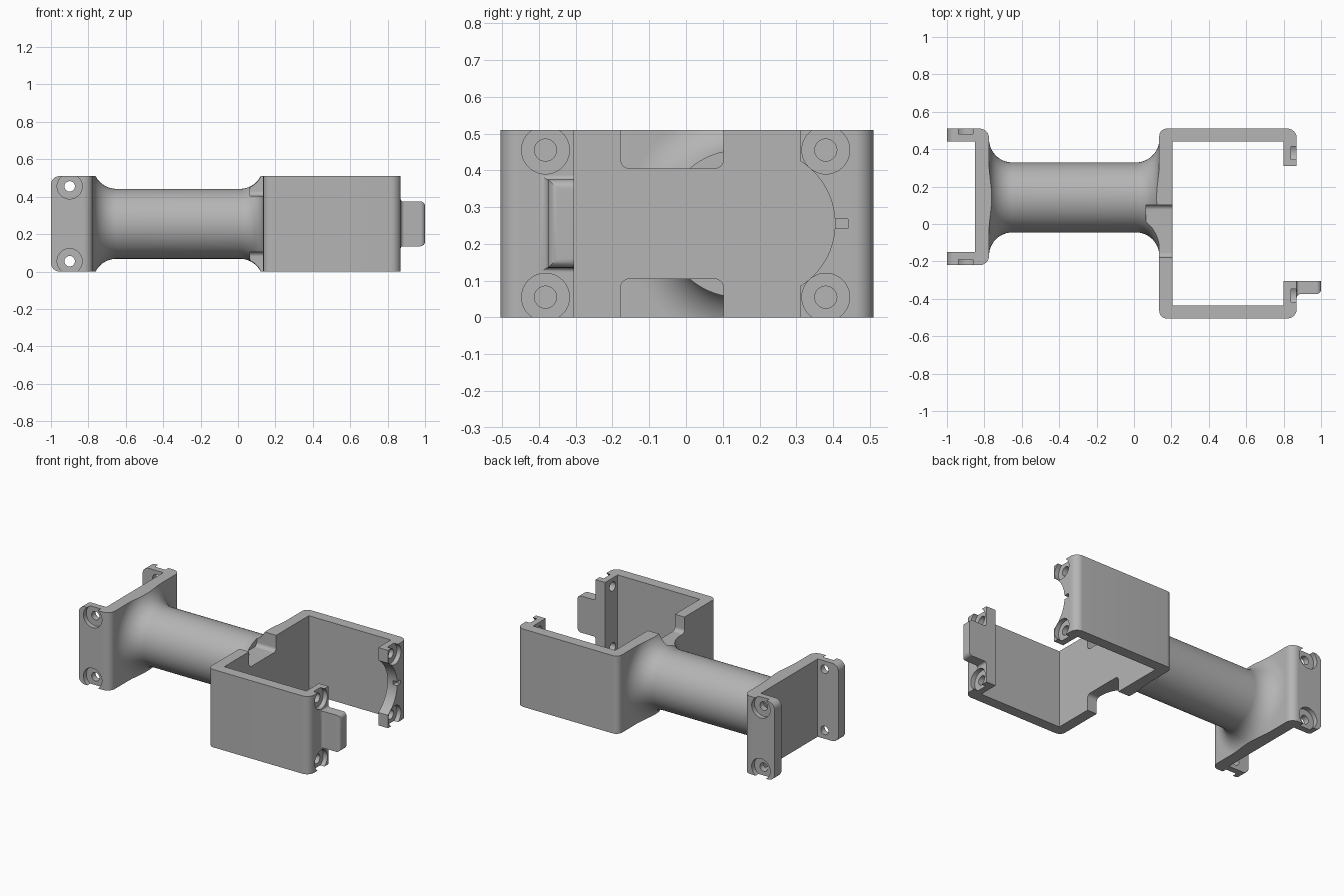
import bpy, bmesh, math
from mathutils import Vector, Matrix

if "Cube" in bpy.data.objects:
    bpy.data.objects.remove(bpy.data.objects["Cube"], do_unlink=True)

HEIGHT = 0.51
MID = HEIGHT / 2
BOLT_Z = (0.055, HEIGHT - 0.055)

grey = bpy.data.materials.new("plain grey")
grey.use_nodes = True
colour = (0.46, 0.46, 0.46, 1)
grey.diffuse_color = colour
grey.node_tree.nodes["Principled BSDF"].inputs["Base Color"].default_value = colour


def rounded(corners, steps=8):
    """Outline from (a, b) or (a, b, radius) corners."""
    pts = []
    for i, c in enumerate(corners):
        p = Vector(c[:2])
        r = c[2] if len(c) > 2 else 0
        if not r:
            pts.append(p)
            continue
        a = (Vector(corners[i - 1][:2]) - p).normalized()
        b = (Vector(corners[(i + 1) % len(corners)][:2]) - p).normalized()
        half = a.angle(b) / 2
        centre = p + (a + b).normalized() * r / math.sin(half)
        u = p + a * r / math.tan(half) - centre
        v = p + b * r / math.tan(half) - centre
        pts += [centre + u.lerp(v, k / steps).normalized() * r for k in range(steps + 1)]
    return pts


def finish(name, bm):
    bmesh.ops.remove_doubles(bm, verts=bm.verts, dist=0.0001)
    bmesh.ops.recalc_face_normals(bm, faces=bm.faces)
    mesh = bpy.data.meshes.new(name)
    bm.to_mesh(mesh)
    bm.free()
    mesh.materials.append(grey)
    obj = bpy.data.objects.new(name, mesh)
    bpy.context.collection.objects.link(obj)
    return obj


def prism(name, axis, corners, low, high):
    """Extrude an outline along an axis."""
    place = {"x": lambda a, b, h: (h, a, b),
             "y": lambda a, b, h: (a, h, b),
             "z": lambda a, b, h: (a, b, h)}[axis]
    bm = bmesh.new()
    face = bm.faces.new([bm.verts.new(place(p.x, p.y, low)) for p in rounded(corners)])
    new = bmesh.ops.extrude_face_region(bm, geom=[face])["geom"]
    move = Vector(place(0, 0, high - low))
    bmesh.ops.translate(bm, vec=move, verts=[g for g in new if isinstance(g, bmesh.types.BMVert)])
    return finish(name, bm)


def rod(axis, a, b, radius, low, high, sides=48):
    ring = [(a + radius * math.cos(math.tau * k / sides),
             b + radius * math.sin(math.tau * k / sides)) for k in range(sides)]
    return prism("rod_cutter", axis, ring, low, high)


def rect(a0, a1, b0, b1, r=0):
    return [(a0, b0, r), (a1, b0, r), (a1, b1, r), (a0, b1, r)]


def combine(obj, tool, operation="DIFFERENCE"):
    mod = obj.modifiers.new("combine", "BOOLEAN")
    mod.operation, mod.solver, mod.object = operation, "EXACT", tool
    bpy.context.view_layer.objects.active = obj
    bpy.ops.object.modifier_apply(modifier=mod.name)
    bpy.data.objects.remove(tool, do_unlink=True)


# U-shaped end bracket with rounded ear tips
end_bracket = prism("end_bracket", "z", [
    (-1, -0.22), (-0.775, -0.22, 0.05), (-0.775, 0.51, 0.05), (-1, 0.51),
    (-1, 0.44), (-0.85, 0.44), (-0.85, -0.15), (-1, -0.15)], 0, HEIGHT)
combine(end_bracket, prism("tip_shape", "y", [
    (-1, 0, 0.045), (-0.7, 0), (-0.7, HEIGHT), (-1, HEIGHT, 0.045)], -1, 1), "INTERSECT")
for z in BOLT_Z:
    combine(end_bracket, rod("y", -0.9, z, 0.028, -1, 1))
    combine(end_bracket, rod("y", -0.9, z, 0.067, -0.3, -0.19))
    combine(end_bracket, rod("y", -0.9, z, 0.067, 0.48, 0.6))

# Open box frame with inward lips
box_frame = prism("box_frame", "z", [
    (0.135, -0.505, 0.04), (0.87, -0.505, 0.05), (0.87, -0.305), (0.8, -0.305),
    (0.8, -0.435), (0.205, -0.435), (0.205, 0.44), (0.8, 0.44),
    (0.8, 0.31), (0.87, 0.31), (0.87, 0.51, 0.05), (0.135, 0.51, 0.04)], 0, HEIGHT)

# Clip tab on the front lip, blended at its base
tab = prism("clip_tab", "z", [
    (0.85, -0.41), (0.87, -0.41), (0.87, -0.375, 0.02), (1, -0.375, 0.025),
    (1, -0.305), (0.85, -0.305)], 0, HEIGHT)
combine(tab, prism("tab_shape", "y", [
    (0.84, 0.122), (0.87, 0.122), (0.87, 0.135, 0.012), (1, 0.135, 0.025),
    (1, 0.375, 0.025), (0.87, 0.375, 0.012), (0.87, 0.388), (0.84, 0.388)], -1, 0), "INTERSECT")
combine(box_frame, tab, "UNION")

# Curved recess and small key slot in the back lip
combine(box_frame, rod("x", 0.205, MID, 0.2, 0.78, 0.95, 96))
combine(box_frame, prism("slot", "x", rect(0.39, 0.44, MID - 0.013, MID + 0.013), 0.84, 0.95))

# Counterbored bolt holes in the lips
for z in BOLT_Z:
    for y in (-0.382, 0.38):
        combine(box_frame, rod("x", y, z, 0.03, 0.75, 0.95))
        combine(box_frame, rod("x", y, z, 0.065, 0.84, 0.9))

# Round arm flaring into both plates, trimmed flat at top and bottom
arm = bmesh.new()
verts = [arm.verts.new((p.x, 0.142, MID + p.y)) for p in rounded([
    (-0.79, 0), (-0.79, 0.312), (-0.775, 0.312), (-0.775, 0.187, 0.125),
    (0.135, 0.187, 0.125), (0.135, 0.312), (0.15, 0.312), (0.15, 0)], 14)]
edges = [arm.edges.new(pair) for pair in zip(verts, verts[1:])]
bmesh.ops.spin(arm, geom=verts + edges, cent=(0, 0.142, MID), axis=(1, 0, 0),
               angle=math.tau, steps=72, use_merge=True)
connecting_arm = finish("connecting_arm", arm)
combine(connecting_arm, prism("trim", "x", rect(-1, 1, 0, HEIGHT), -0.9, 0.3), "INTERSECT")

# Cable notches through the plate and into the flare
for low, high in ((-0.2, 0.105), (HEIGHT - 0.105, HEIGHT + 0.2)):
    for part in (box_frame, connecting_arm):
        combine(part, prism("notch", "x", rect(-0.178, 0.102, low, high, 0.025), 0.065, 0.4))

for part in (end_bracket, box_frame, connecting_arm):
    bpy.ops.object.select_all(action="DESELECT")
    part.select_set(True)
    bpy.context.view_layer.objects.active = part
    bpy.ops.object.shade_smooth_by_angle(angle=math.radians(30))
